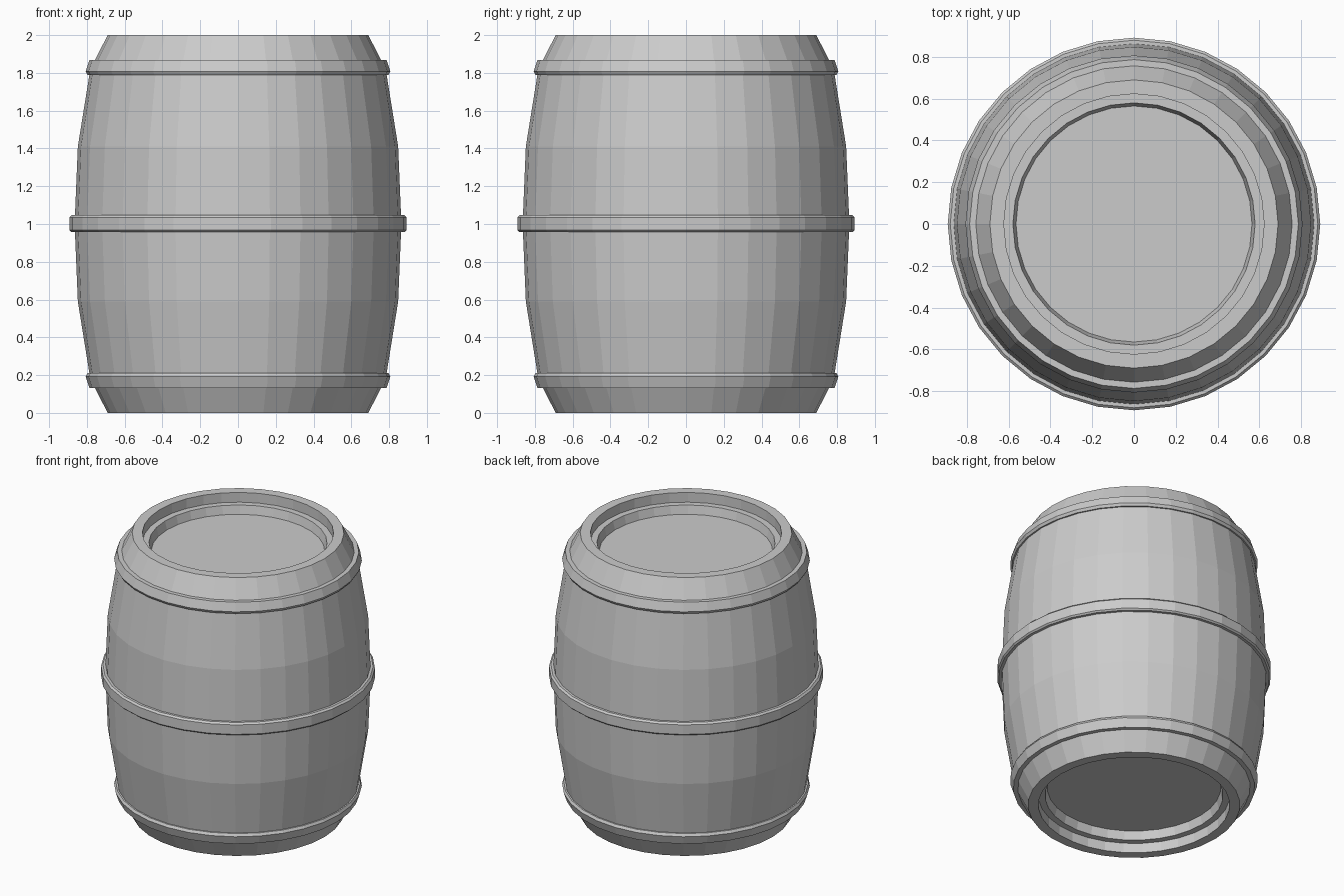
import bpy, bmesh, math

if "Cube" in bpy.data.objects:
    bpy.data.objects.remove(bpy.data.objects["Cube"])

SIDES = 32


def lathe(name, profile, ring=False):
    """Revolve (radius, z) points about z; close the loop for rings, cap the ends otherwise."""
    bm = bmesh.new()
    rows = []
    for r, z in profile:
        rows.append([bm.verts.new((r * math.cos(2 * math.pi * i / SIDES),
                                   r * math.sin(2 * math.pi * i / SIDES), z))
                     for i in range(SIDES)])
    pairs = list(zip(rows, rows[1:]))
    if ring:
        pairs.append((rows[-1], rows[0]))
    else:
        bm.faces.new(rows[0])
        bm.faces.new(rows[-1])
    for a, b in pairs:
        for i in range(SIDES):
            j = (i + 1) % SIDES
            bm.faces.new((a[i], a[j], b[j], b[i]))
    bmesh.ops.recalc_face_normals(bm, faces=bm.faces)
    mesh = bpy.data.meshes.new(name)
    bm.to_mesh(mesh)
    bm.free()
    obj = bpy.data.objects.new(name, mesh)
    bpy.context.collection.objects.link(obj)
    return obj


def flip(points):
    """Mirror a profile about mid height."""
    return [(r, 2 - z) for r, z in reversed(points)]


# Barrel body: recessed stepped lid, rim, bulging staves, mirrored below
upper = [(0.865, 1.0), (0.848, 1.41), (0.782, 1.82), (0.69, 2.0),
         (0.623, 2.0), (0.623, 1.93), (0.58, 1.93), (0.565, 1.87)]
lathe("barrel_body", flip(upper)[:-1] + upper)

# Middle hoop
lathe("middle_hoop", [(0.85, 0.957), (0.882, 0.957), (0.892, 0.967),
                      (0.892, 1.035), (0.88, 1.047), (0.85, 1.047)], ring=True)

# End hoops, sloped with the barrel ends
hoop = [(0.76, 1.79), (0.797, 1.79), (0.807, 1.808),
        (0.787, 1.868), (0.75, 1.868)]
lathe("top_hoop", hoop, ring=True)
lathe("bottom_hoop", flip(hoop), ring=True)
